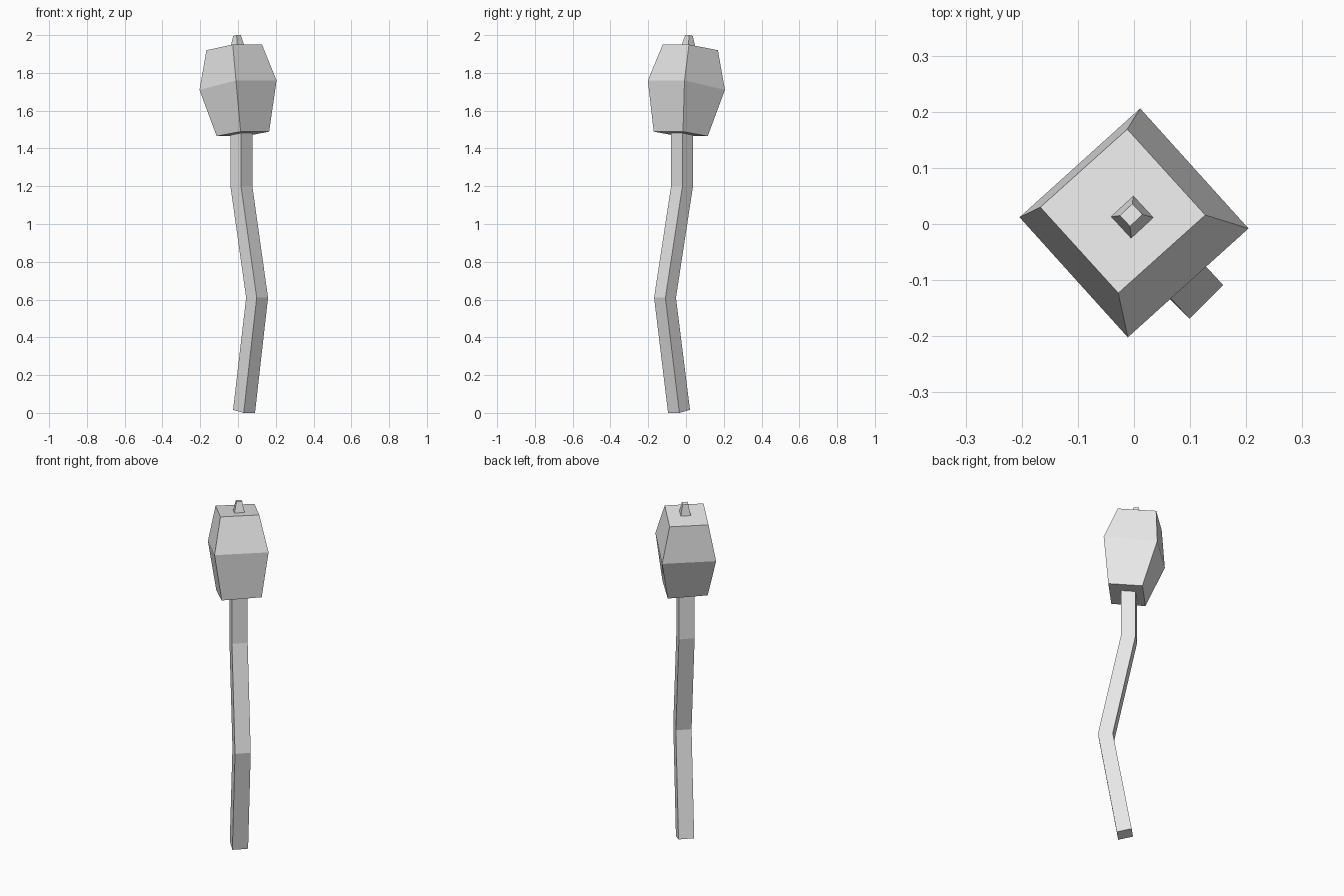
import bpy
import bmesh
from mathutils import Vector

cube = bpy.data.objects.get("Cube")
if cube:
    bpy.data.objects.remove(cube, do_unlink=True)

# One plain material for every part
grey = bpy.data.materials.new("light_grey")
grey.use_nodes = True
grey.diffuse_color = (0.8, 0.8, 0.8, 1)
grey.node_tree.nodes["Principled BSDF"].inputs["Base Color"].default_value = (0.8, 0.8, 0.8, 1)


def loft(name, sections):
    """Join four-sided sections, each a centre and two half diagonals, from bottom to top."""
    bm = bmesh.new()
    rings = []
    for centre, right, back in sections:
        c, r, b = Vector(centre), Vector(right), Vector(back)
        rings.append([bm.verts.new(p) for p in (c + r, c + b, c - r, c - b)])
    for low, high in zip(rings, rings[1:]):
        for i in range(4):
            j = (i + 1) % 4
            bm.faces.new((low[i], low[j], high[j], high[i]))
    bm.faces.new(rings[0][::-1])
    bm.faces.new(rings[-1])
    bmesh.ops.recalc_face_normals(bm, faces=bm.faces[:])
    mesh = bpy.data.meshes.new(name)
    bm.to_mesh(mesh)
    bm.free()
    mesh.materials.append(grey)
    obj = bpy.data.objects.new(name, mesh)
    bpy.context.collection.objects.link(obj)
    return obj


# Bent square stem, ending just inside the head
side, depth = (0.058, 0.002, 0), (0.002, 0.058, 0)
loft("stem", [
    ((0.032, -0.037, 0.008), (0.058, 0.002, -0.008), (0.002, 0.058, 0.008)),
    ((0.101, -0.111, 0.61), side, depth),
    ((0.018, -0.021, 1.2), side, depth),
    ((0.018, -0.021, 1.5), side, depth),
])

# Tilted head, widest in the middle
loft("head", [
    ((0.026, -0.028, 1.477), (0.139, 0.012, 0.012), (0.012, 0.143, -0.012)),
    ((0, 0.002, 1.735), (0.204, -0.01, 0.025), (0.011, 0.204, -0.025)),
    ((-0.02, 0.023, 1.935), (0.147, -0.007, 0.015), (0.008, 0.146, -0.015)),
])

# Small tapered tip on top of the head
loft("tip", [
    ((-0.003, 0.012, 1.933), (0.039, -0.001, 0.004), (0.002, 0.039, -0.004)),
    ((-0.005, 0.016, 1.998), (0.02, 0.001, 0.002), (0.002, 0.02, -0.002)),
])
